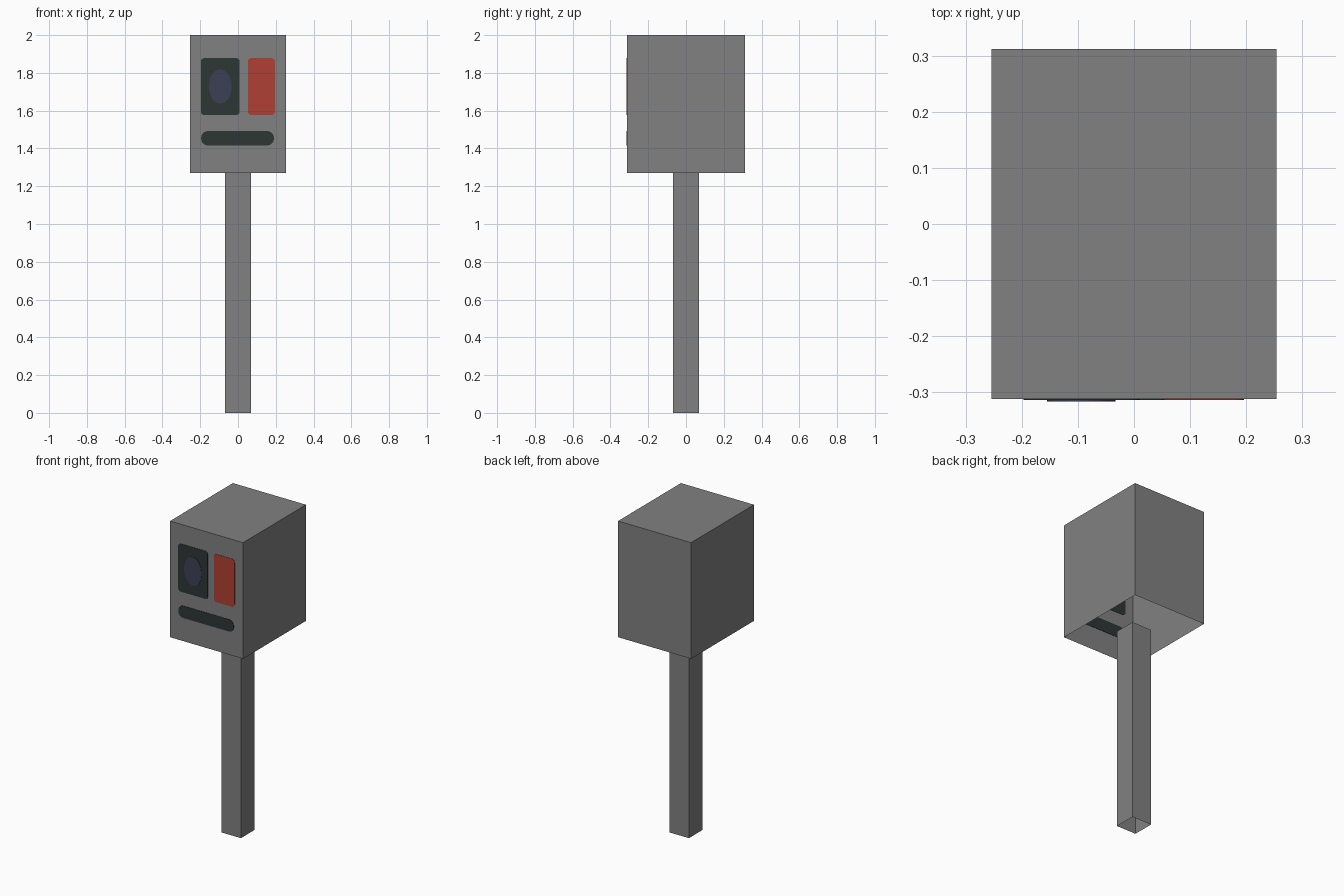
import bpy, bmesh, math

if "Cube" in bpy.data.objects:
    bpy.data.objects.remove(bpy.data.objects["Cube"])

HX, HY, Z0, Z1 = 0.254, 0.312, 1.27, 2.0   # housing half sizes, bottom, top
POST = 0.068                               # post half width


def material(name, rgb):
    m = bpy.data.materials.new(name)
    m.diffuse_color = (*rgb, 1)
    m.use_nodes = True
    m.node_tree.nodes["Principled BSDF"].inputs["Base Color"].default_value = m.diffuse_color
    return m


grey = material("grey metal", (0.22, 0.22, 0.22))
dark = material("dark panel", (0.026, 0.038, 0.036))
red = material("red panel", (0.434, 0.051, 0.033))
blue = material("blue lens", (0.046, 0.051, 0.089))


def finish(bm, name, mat):
    me = bpy.data.meshes.new(name)
    bm.to_mesh(me)
    bm.free()
    me.materials.append(mat)
    ob = bpy.data.objects.new(name, me)
    bpy.context.collection.objects.link(ob)
    return ob


def shell(name, hx, hy, z0, z1, mat, open_top=False):
    """Thin-walled box that is open underneath."""
    bm = bmesh.new()
    bmesh.ops.create_cube(bm, size=2)
    for v in bm.verts:
        v.co = (v.co.x * hx, v.co.y * hy, z1 if v.co.z > 0 else z0)
    bm.normal_update()
    gone = [f for f in bm.faces if f.normal.z < -0.5 or (open_top and f.normal.z > 0.5)]
    bmesh.ops.delete(bm, geom=gone, context='FACES_ONLY')
    return finish(bm, name, mat)


def plate(name, x0, x1, z0, z1, rx, rz, mat, half=0.002, steps=5):
    """Round-cornered plate through the front wall, so it shows inside too."""
    bm = bmesh.new()
    pts = []
    corners = [(x1 - rx, z1 - rz), (x0 + rx, z1 - rz), (x0 + rx, z0 + rz), (x1 - rx, z0 + rz)]
    for q, (cx, cz) in enumerate(corners):
        for i in range(steps + 1):
            a = math.pi / 2 * (q + i / steps)
            pts.append(bm.verts.new((cx + rx * math.cos(a), -HY - half, cz + rz * math.sin(a))))
    face = bm.faces.new(pts)
    ext = bmesh.ops.extrude_face_region(bm, geom=[face], use_keep_orig=True)
    moved = [g for g in ext["geom"] if isinstance(g, bmesh.types.BMVert)]
    bmesh.ops.translate(bm, verts=moved, vec=(0, 2 * half, 0))
    bmesh.ops.remove_doubles(bm, verts=bm.verts, dist=1e-5)
    bmesh.ops.recalc_face_normals(bm, faces=bm.faces)
    return finish(bm, name, mat)


# Housing and post
shell("housing", HX, HY, Z0, Z1, grey)
shell("post", POST, POST, 0.0, Z0, grey, open_top=True)

# Front details
plate("screen", -0.197, 0.009, 1.577, 1.878, 0.018, 0.018, dark)
plate("lens", -0.155, -0.033, 1.638, 1.818, 0.061, 0.09, blue, half=0.004, steps=8)
plate("red_panel", 0.052, 0.196, 1.577, 1.878, 0.018, 0.018, red)
plate("slot", -0.195, 0.19, 1.416, 1.492, 0.034, 0.034, dark)
